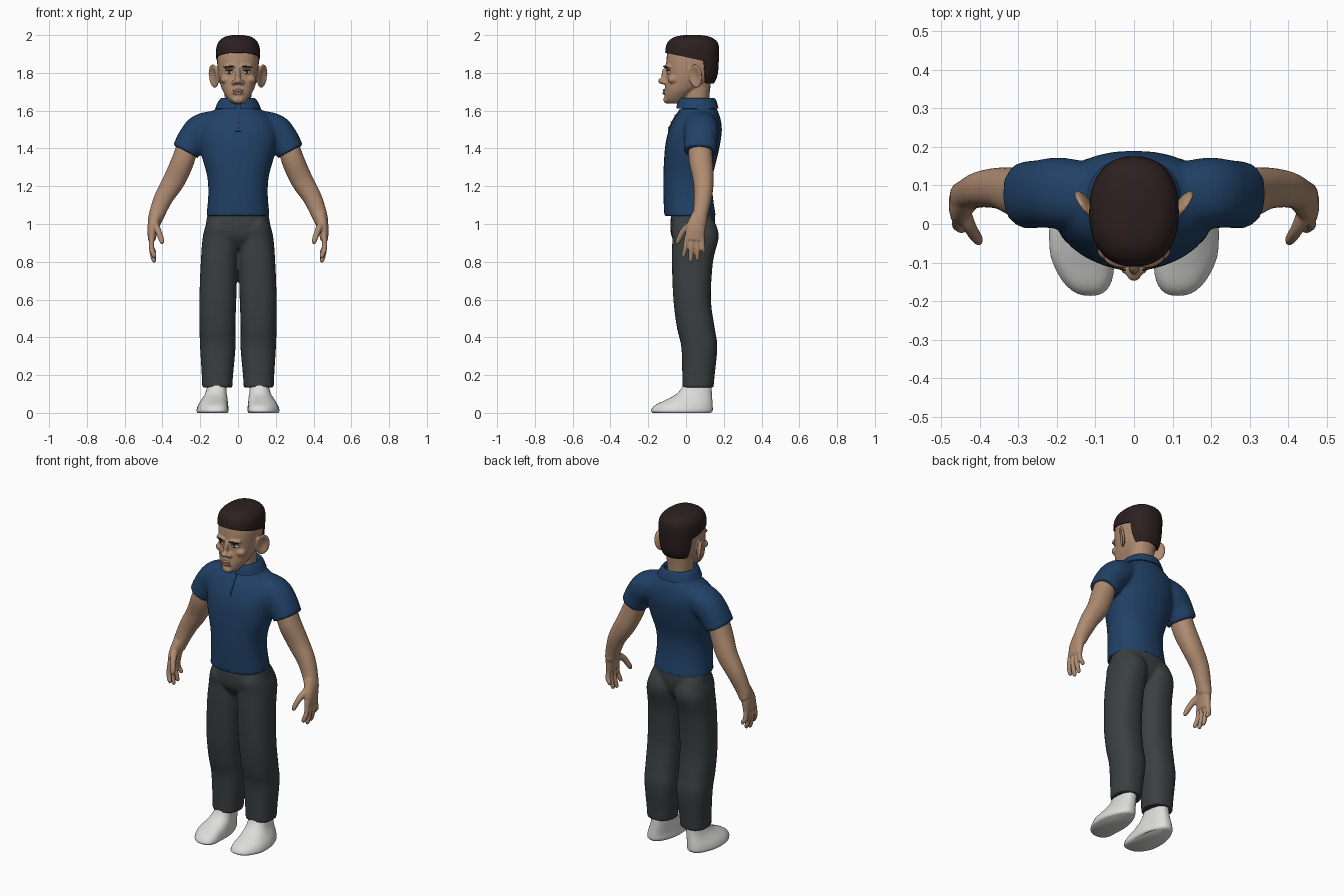
import bpy, bmesh
from math import cos, sin, pi, copysign
from mathutils import Vector, Matrix, Euler
from mathutils.bvhtree import BVHTree

cube = bpy.data.objects.get("Cube")
if cube:
    bpy.data.objects.remove(cube, do_unlink=True)


def material(name, r, g, b):
    m = bpy.data.materials.new(name)
    m.use_nodes = True
    m.diffuse_color = (r, g, b, 1)
    bsdf = next(n for n in m.node_tree.nodes if n.type == 'BSDF_PRINCIPLED')
    bsdf.inputs["Base Color"].default_value = (r, g, b, 1)
    bsdf.inputs["Roughness"].default_value = 0.8
    return m


SKIN = material("skin", .43, .26, .165)
HAIR = material("dark hair", .026, .014, .014)
NAVY = material("navy cloth", .015, .053, .135)
GREY = material("charcoal cloth", .042, .05, .05)
WHITE = material("white shoe", .72, .72, .71)
LIP = material("lip", .32, .18, .12)
EYE = material("eye white", .55, .5, .45)
BUTTON = material("button", .25, .3, .38)


def loft(bm, rings, level=False, n=28, p=2.2, caps=True):
    """Smooth tube through rings of (x, y, z, radius across, radius in y)."""
    r = [Vector(q) for q in rings]
    r = [r[0]] + r + [r[-1]]
    dense = []
    for a, b, c, d in zip(r, r[1:], r[2:], r[3:]):
        for k in range(4):
            t = k / 4
            dense.append((2 * b + (c - a) * t + (2 * a - 5 * b + 4 * c - d) * t ** 2
                          + (3 * b - a - 3 * c + d) * t ** 3) * .5)
    dense.append(r[-1])
    centres = [Vector(q[:3]) for q in dense]
    loops = []
    for i, q in enumerate(dense):
        t = centres[min(i + 1, len(dense) - 1)] - centres[max(i - 1, 0)]
        t = Vector((0, 0, 1)) if level else t.normalized()
        v = Vector((0, 1, 0))
        v = (v - t * v.dot(t)).normalized()
        u = v.cross(t)
        loop = []
        for k in range(n):
            c, s = cos(2 * pi * k / n), sin(2 * pi * k / n)
            x = copysign(abs(c) ** (2 / p), c) * q[3]
            y = copysign(abs(s) ** (2 / p), s) * q[4]
            loop.append(bm.verts.new(centres[i] + u * x + v * y))
        loops.append(loop)
    for a, b in zip(loops, loops[1:]):
        for k in range(n):
            bm.faces.new((a[k - 1], a[k], b[k], b[k - 1]))
    if caps:
        bm.faces.new(loops[0][::-1])
        bm.faces.new(loops[-1])


def stack(bm, rows, **kw):
    """Level loft from rows of (z, front y, back y, half width, centre x)."""
    loft(bm, [(x, (f + b) / 2, z, w, (b - f) / 2) for z, f, b, w, x in rows], level=True, **kw)


def ball(bm, loc, size, turn=(0, 0, 0), dent=False):
    verts = bmesh.ops.create_icosphere(bm, subdivisions=3, radius=1)["verts"]
    if dent:
        for v in verts:
            if v.co.x > 0:
                v.co.x *= 1.2 * (v.co.y ** 2 + v.co.z ** 2) - .3
    bmesh.ops.transform(bm, matrix=Matrix.LocRotScale(Vector(loc), Euler(turn), Vector(size)), verts=verts)


def finish(name, bm, mat, voxel=0, smooth=0, mirror=False, thick=0):
    bmesh.ops.recalc_face_normals(bm, faces=bm.faces[:])
    me = bpy.data.meshes.new(name)
    bm.to_mesh(me)
    bm.free()
    ob = bpy.data.objects.new(name, me)
    bpy.context.collection.objects.link(ob)
    if voxel:
        m = ob.modifiers.new("blend", 'REMESH')
        m.mode, m.voxel_size = 'VOXEL', voxel
    if smooth:
        m = ob.modifiers.new("soften", 'SMOOTH')
        m.factor, m.iterations = .5, smooth
    if thick:
        m = ob.modifiers.new("thickness", 'SOLIDIFY')
        m.thickness, m.offset = thick, -1
    if mirror:
        ob.modifiers.new("other side", 'MIRROR')
    dg = bpy.context.evaluated_depsgraph_get()
    me = bpy.data.meshes.new_from_object(ob.evaluated_get(dg))
    ob.modifiers.clear()
    ob.data = me
    me.materials.clear()
    me.materials.append(mat)
    for o in bpy.context.selected_objects:
        o.select_set(False)
    ob.select_set(True)
    bpy.context.view_layer.objects.active = ob
    bpy.ops.object.shade_smooth_by_angle(angle=.9)
    return ob


def front_finder(ob):
    """Function giving the front surface y of an object at x, z."""
    tree = BVHTree.FromObject(ob, bpy.context.evaluated_depsgraph_get())
    def find(x, z):
        hit = tree.ray_cast(Vector((x, -1, z)), Vector((0, 1, 0)))[0]
        return hit.y if hit else -.1
    return find


# Shirt: torso and two sleeves blended together
bm = bmesh.new()
stack(bm, [(1.042, -.115, .158, .168, 0), (1.15, -.12, .142, .158, 0), (1.25, -.12, .142, .163, 0),
           (1.35, -.116, .165, .19, 0), (1.43, -.108, .182, .206, 0), (1.5, -.09, .19, .21, 0),
           (1.56, -.062, .182, .185, 0), (1.605, -.03, .165, .125, 0), (1.64, -.015, .145, .085, 0)])
for s in (1, -1):
    loft(bm, [(s * .1, .07, 1.535, .07, .085), (s * .19, .08, 1.5, .085, .092),
              (s * .24, .078, 1.45, .08, .088), (s * .278, .075, 1.383, .074, .087)])
shirt = finish("shirt", bm, NAVY, voxel=.009, smooth=4)

# Folded collar, open at the front
bm = bmesh.new()
stack(bm, [(1.635, -.028, .135, .078, 0), (1.665, -.034, .146, .085, 0),
           (1.655, -.044, .16, .1, 0), (1.612, -.052, .172, .122, 0)], n=64, caps=False)
gap = [f for f in bm.faces if f.calc_center_median().y < 0 and abs(f.calc_center_median().x) < .01]
bmesh.ops.delete(bm, geom=gap, context='FACES')
finish("collar", bm, NAVY, thick=.006)

# Button strip laid on the chest
shirt_y = front_finder(shirt)
bm = bmesh.new()
bmesh.ops.create_grid(bm, x_segments=2, y_segments=10, size=1)
for v in bm.verts:
    x, z = v.co.x * .016, 1.55 + v.co.y * .058
    v.co = (x, shirt_y(x, z) - .005, z)
finish("button_strip", bm, NAVY, thick=.006)
bm = bmesh.new()
for z in (1.51, 1.54, 1.575):
    ball(bm, (0, shirt_y(0, z) - .006, z), (.005, .004, .005))
finish("buttons", bm, BUTTON)

# Trousers: pelvis and two legs
bm = bmesh.new()
stack(bm, [(1.08, -.075, .15, .152, 0), (1.0, -.083, .155, .17, 0),
           (.93, -.075, .14, .15, 0), (.87, -.03, .09, .05, 0)])
for s in (1, -1):
    stack(bm, [(1.03, -.06, .14, .07, s * .088), (.98, -.078, .165, .085, s * .09),
               (.92, -.073, .172, .094, s * .094), (.8, -.075, .143, .097, s * .1),
               (.6, -.067, .132, .098, s * .107), (.45, -.048, .152, .095, s * .109),
               (.35, -.025, .166, .094, s * .107), (.2, -.02, .152, .083, s * .109),
               (.135, -.02, .146, .08, s * .11)], p=2.35)
finish("trousers", bm, GREY, voxel=.008, smooth=4)

# Shoes: wide at the ball, narrower at the heel
bm = bmesh.new()
stack(bm, [(0, -.175, .13, .078, .135), (.012, -.186, .141, .085, .135), (.04, -.165, .141, .08, .132),
           (.07, -.105, .139, .07, .124), (.1, -.05, .137, .061, .117), (.14, -.02, .135, .055, .112),
           (.18, -.015, .13, .052, .11)], n=40, p=2.5)
for v in bm.verts:
    v.co.x = .125 + (v.co.x - .125) * (1 - 1.8 * max(0, v.co.y))
    v.co.x -= .2 * max(0, -.08 - v.co.y)
finish("shoes", bm, WHITE, mirror=True)

# Arms with hands
bm = bmesh.new()
loft(bm, [(.255, .075, 1.45, .055, .06), (.29, .078, 1.34, .06, .063), (.336, .092, 1.235, .059, .055),
          (.393, .09, 1.14, .05, .047), (.432, .075, 1.045, .041, .04), (.445, .065, 1.0, .034, .045)])
loft(bm, [(.433, .07, 1.05, .034, .038), (.451, .052, .98, .029, .051), (.456, .045, .915, .02, .052)])
for base, tip, z in ((.006, -.012, .82), (.032, .025, .797), (.058, .06, .805), (.083, .093, .84)):
    loft(bm, [(.456, base, .94, .014, .013), (.458, (base + tip) / 2, .875, .014, .013),
              (.447, tip, z + .018, .013, .012), (.44, tip, z, .008, .008)], n=12)
loft(bm, [(.442, .03, 1.0, .02, .02), (.423, -.012, .965, .017, .017),
          (.405, -.04, .915, .014, .014), (.402, -.047, .893, .008, .008)], n=12)
finish("arms", bm, SKIN, voxel=.0055, smooth=3, mirror=True)

# Head, neck, ears and facial relief
bm = bmesh.new()
stack(bm, [(1.56, -.01, .12, .068, 0), (1.66, -.015, .123, .07, 0), (1.78, -.01, .135, .075, 0)])
stack(bm, [(1.638, -.095, -.02, .03, 0), (1.66, -.112, .0, .052, 0), (1.7, -.112, .05, .078, 0),
           (1.74, -.11, .115, .094, 0), (1.78, -.103, .142, .104, 0), (1.83, -.105, .157, .109, 0),
           (1.88, -.103, .163, .11, 0), (1.94, -.09, .158, .098, 0), (1.98, -.05, .12, .06, 0)], p=2.3)
ball(bm, (0, -.11, 1.788), (.014, .02, .042))
ball(bm, (0, -.124, 1.757), (.021, .024, .017))
ball(bm, (0, -.104, 1.658), (.03, .016, .02))
ball(bm, (0, -.105, 1.697), (.038, .014, .022))
for s in (1, -1):
    ball(bm, (s * .021, -.113, 1.75), (.015, .017, .013))
    ball(bm, (s * .046, -.096, 1.834), (.036, .016, .012), (0, 0, s * .35))
    ball(bm, (s * .062, -.068, 1.765), (.033, .028, .024))
ear_start = len(bm.verts)
ball(bm, (.129, .05, 1.783), (.017, .042, .064), (0, .12, -.6), dent=True)
bm.verts.ensure_lookup_table()
ear = bm.verts[ear_start:]
ear_faces = [f for f in bm.faces if f.verts[0] in set(ear)]
copy = bmesh.ops.duplicate(bm, geom=ear_faces + ear)
for v in [g for g in copy["geom"] if isinstance(g, bmesh.types.BMVert)]:
    v.co.x *= -1
head = finish("head", bm, SKIN, voxel=.005, smooth=3)
face_y = front_finder(head)

# Eyes, brows and lips set on the face
whites, pupils, brows = bmesh.new(), bmesh.new(), bmesh.new()
for s in (1, -1):
    y = face_y(s * .046, 1.803)
    ball(whites, (s * .046, y + .004, 1.803), (.021, .009, .01), (0, 0, s * .35))
    ball(pupils, (s * .045, y - .003, 1.803), (.008, .004, .008))
    ball(brows, (s * .047, face_y(s * .047, 1.833) + .002, 1.833), (.029, .005, .005), (0, s * .08, s * .4))
    ball(brows, (s * .046, y + .001, 1.813), (.023, .008, .0025), (0, 0, s * .35))
finish("eyes", whites, EYE)
finish("pupils", pupils, HAIR)
finish("brows", brows, HAIR)
bm = bmesh.new()
for z, w in ((1.707, .03), (1.692, .027)):
    ball(bm, (0, face_y(0, z) + .004, z), (w, .01, .0075))
finish("lips", bm, LIP)


# Short hair: a cap above a sloping hairline, and the back of the head
for name, cuts in (("hair_cap", (((0, -.1, 1.905), (0, .22, 1)),)),
                   ("hair_back", (((0, .1, 1.8), (0, 1, .1)), ((0, 0, 1.745), (0, 0, 1))))):
    bm = bmesh.new()
    stack(bm, [(1.72, -.1, .13, .09, 0), (1.76, -.1, .157, .1, 0), (1.8, -.108, .169, .109, 0),
               (1.87, -.111, .174, .115, 0), (1.93, -.108, .175, .115, 0), (1.965, -.095, .165, .102, 0),
               (1.99, -.06, .13, .072, 0), (2.0, -.01, .08, .03, 0)], n=40, p=2.3)
    for co, no in cuts:
        bmesh.ops.bisect_plane(bm, geom=bm.verts[:] + bm.edges[:] + bm.faces[:],
                               plane_co=co, plane_no=no, clear_inner=True)
    finish(name, bm, HAIR, thick=.012)
